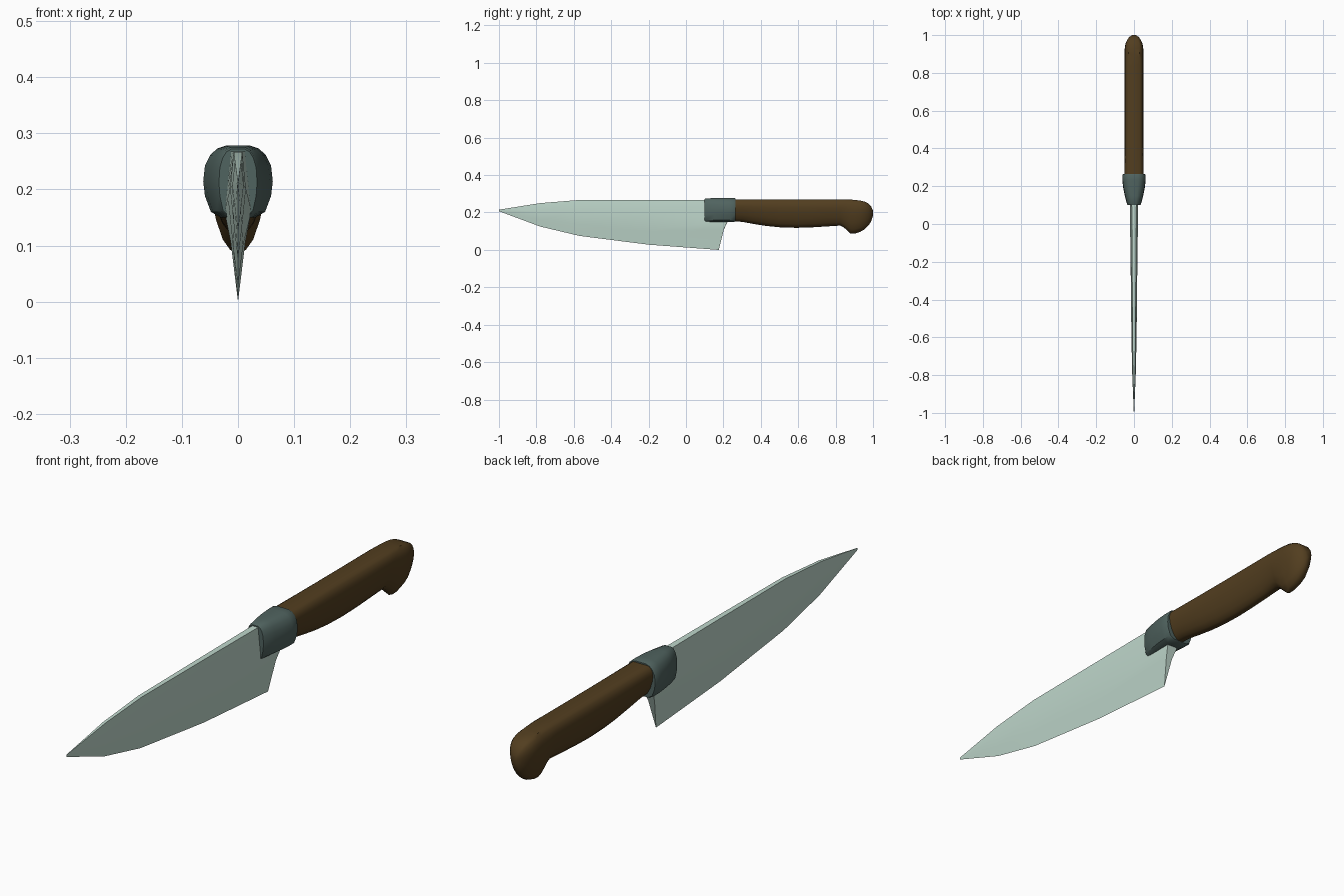
import bpy, bmesh, math


def make_material(name, colour):
    mat = bpy.data.materials.new(name)
    mat.diffuse_color = (*colour, 1)
    return mat


def loft(name, rings, mat, angle):
    """Skin a row of closed rings that run along y, and cap both ends."""
    bm = bmesh.new()
    rows = [[bm.verts.new(p) for p in ring] for ring in rings]
    n = len(rows[0])
    for a, b in zip(rows, rows[1:]):
        for i in range(n):
            j = (i + 1) % n
            bm.faces.new((a[i], a[j], b[j], b[i]))
    bm.faces.new(rows[0])
    bm.faces.new(rows[-1])
    bmesh.ops.remove_doubles(bm, verts=bm.verts, dist=0.0001)
    bmesh.ops.recalc_face_normals(bm, faces=bm.faces)
    mesh = bpy.data.meshes.new(name)
    bm.to_mesh(mesh)
    bm.free()
    obj = bpy.data.objects.new(name, mesh)
    bpy.context.collection.objects.link(obj)
    mesh.materials.append(mat)
    bpy.ops.object.select_all(action='DESELECT')
    obj.select_set(True)
    bpy.context.view_layer.objects.active = obj
    bpy.ops.object.shade_smooth_by_angle(angle=math.radians(angle))
    return obj


def section_ring(half, y, hw, bottom, top):
    """Scale a unit half section (x, height) and mirror it across x = 0."""
    right = [(x * hw, y, bottom + h * (top - bottom)) for x, h in half]
    left = [(-x, y, z) for x, y, z in reversed(right) if x > 1e-6]
    return right + left


steel = make_material("steel", (0.52, 0.68, 0.60))
dark_steel = make_material("dark_steel", (0.08, 0.125, 0.115))
wood = make_material("wood", (0.085, 0.048, 0.014))

# Blade: wedge stations (y, spine z, edge z, half thickness)
stations = [(-1.0, 0.215, 0.207, 0.001), (-0.78, 0.25, 0.125, 0.010),
            (-0.57, 0.267, 0.075, 0.014), (-0.2, 0.268, 0.028, 0.018)]
wedge = [(0, 0), (0.5, 0.3), (1, 0.66), (0.55, 1)]
rings = [section_ring(wedge, y, w, edge, spine) for y, spine, edge, w in stations]
# The heel ring leans back towards the bolster
heel = section_ring([(0, 0), (0.55, 0.4), (1, 0.6), (0.55, 1)], 0, 0.024, 0, 0.268)
lean = lambda z: 0.175 + 0.03 * min(z / 0.12, 1) + max(0, z - 0.12) * 0.5
rings.append([(x, lean(z), z) for x, y, z in heel])
loft("blade", rings, steel, 15)

# Bolster: flat-bottomed collar flaring towards the handle
collar = [(0, 0), (0.5, 0), (0.78, 0.08), (0.95, 0.3), (1, 0.5), (0.95, 0.72),
          (0.8, 0.87), (0.6, 0.96), (0.35, 1), (0, 1)]
loft("bolster", [section_ring(collar, *s) for s in [
    (0.10, 0.034, 0.153, 0.272), (0.105, 0.037, 0.151, 0.275),
    (0.15, 0.049, 0.150, 0.277), (0.19, 0.057, 0.150, 0.278),
    (0.23, 0.062, 0.150, 0.278), (0.258, 0.062, 0.150, 0.278),
    (0.264, 0.059, 0.153, 0.275)]], dark_steel, 35)

# Handle: flat-topped grip with a hooked, rounded butt
grip = [(0, 0), (0.28, 0.03), (0.54, 0.13), (0.78, 0.32), (0.94, 0.53),
        (1, 0.7), (0.96, 0.85), (0.8, 0.95), (0.6, 1), (0, 1)]
loft("handle", [section_ring(grip, *s) for s in [
    (0.22, 0.050, 0.155, 0.270), (0.30, 0.050, 0.150, 0.270),
    (0.36, 0.050, 0.139, 0.270), (0.43, 0.050, 0.128, 0.270),
    (0.50, 0.050, 0.121, 0.270), (0.59, 0.050, 0.118, 0.270),
    (0.68, 0.050, 0.121, 0.270), (0.76, 0.050, 0.126, 0.270),
    (0.825, 0.050, 0.130, 0.270), (0.845, 0.050, 0.119, 0.270),
    (0.88, 0.050, 0.087, 0.269), (0.905, 0.050, 0.088, 0.267),
    (0.93, 0.049, 0.096, 0.264), (0.955, 0.045, 0.110, 0.258),
    (0.975, 0.036, 0.130, 0.248), (0.99, 0.025, 0.152, 0.232),
    (1.0, 0.010, 0.182, 0.210)]], wood, 40)
